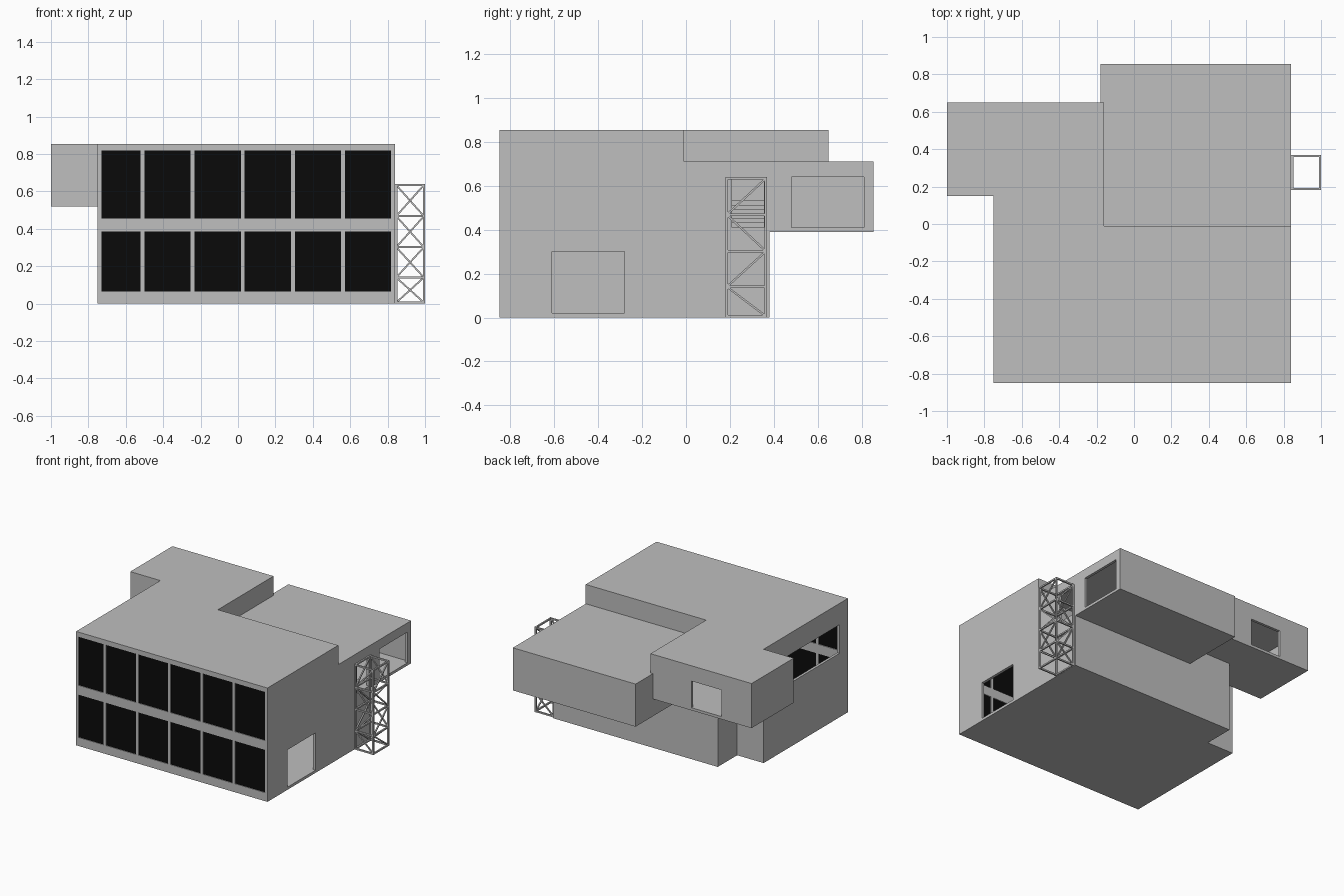
import bpy, bmesh
from mathutils import Vector, Matrix

old = bpy.data.objects.get("Cube")
if old:
    bpy.data.objects.remove(old, do_unlink=True)


def make_material(name, value):
    mat = bpy.data.materials.new(name)
    mat.use_nodes = True
    color = (value, value, value, 1)
    mat.diffuse_color = color
    mat.node_tree.nodes["Principled BSDF"].inputs["Base Color"].default_value = color
    return mat


grey = make_material("concrete grey", 0.52)
black = make_material("black glass", 0.003)


def add_box(bm, x, y, z):
    """Add a box given its (low, high) range on each axis."""
    lo, hi = Vector((x[0], y[0], z[0])), Vector((x[1], y[1], z[1]))
    matrix = Matrix.Translation((lo + hi) / 2) @ Matrix.Diagonal((*(hi - lo), 1))
    bmesh.ops.create_cube(bm, size=1, matrix=matrix)


def add_strut(bm, a, b, width=0.011):
    """Add a square bar between two points."""
    a, b = Vector(a), Vector(b)
    d = b - a
    matrix = (Matrix.Translation((a + b) / 2) @ d.to_track_quat("Z", "Y").to_matrix().to_4x4()
              @ Matrix.Diagonal((width, width, d.length, 1)))
    bmesh.ops.create_cube(bm, size=1, matrix=matrix)


def finish(name, bm, mat):
    mesh = bpy.data.meshes.new(name)
    bm.to_mesh(mesh)
    bm.free()
    mesh.materials.append(mat)
    obj = bpy.data.objects.new(name, mesh)
    bpy.context.collection.objects.link(obj)
    return obj


def box_object(name, ranges, mat=grey):
    bm = bmesh.new()
    add_box(bm, *ranges)
    return finish(name, bm, mat)


def combine(target, ranges, operation):
    """Join or cut a box and discard the helper."""
    helper = box_object("helper", ranges)
    helper.hide_render = True
    mod = target.modifiers.new("boolean", "BOOLEAN")
    mod.operation = operation
    mod.solver = "EXACT"
    mod.object = helper
    bpy.context.view_layer.objects.active = target
    bpy.ops.object.modifier_apply(modifier=mod.name)
    bpy.data.objects.remove(helper, do_unlink=True)


# Building volumes
WALL = 0.02
hall = ((-0.75, 0.84), (-0.85, -0.01), (0, 0.855))
side_wing = ((-0.75, -0.16), (-0.6, 0.15), (0, 0.855))
rear_base = ((-0.53, 0.84), (-0.5, 0.38), (0, 0.6))
side_block = ((-1, -0.16), (0.15, 0.65), (0.52, 0.855))
rear_block = ((-0.18, 0.84), (-0.1, 0.855), (0.39, 0.71))

building = box_object("building_shell", hall)
for volume in (side_wing, rear_base, side_block, rear_block):
    combine(building, volume, "UNION")

# Hollow rooms
rear_room = (rear_base[0], rear_base[1], (0, 0.39))
upper_room = (rear_block[0], (-0.01, 0.855), rear_block[2])
for volume in (hall, side_wing, rear_room, side_block, upper_room):
    inner = [(lo + WALL, hi - WALL) for lo, hi in volume]
    combine(building, inner, "DIFFERENCE")

# Doorways and wall openings
right_wall, left_wall = (0.78, 0.9), (-0.8, -0.7)
for opening in (
    (right_wall, (-0.61, -0.28), (0.02, 0.30)),
    (right_wall, (0.48, 0.81), (0.41, 0.64)),
    (right_wall, (0.21, 0.355), (0.41, 0.63)),
    ((-0.75, -0.5), (0.6, 0.7), (0.54, 0.74)),
    (left_wall, (-0.75, 0.1), (0.48, 0.695)),
):
    combine(building, opening, "DIFFERENCE")

# Front windows: two rows of six
panes = bmesh.new()
for i in range(6):
    right = -0.521 + 0.268 * i
    left = -0.73 if i == 0 else right - 0.247
    for z in ((0.064, 0.385), (0.455, 0.82)):
        combine(building, ((left, right), (-0.9, -0.8), z), "DIFFERENCE")
        add_box(panes, (left, right), (-0.845, -0.837), z)
finish("front_window_panes", panes, black)

# Steps inside the upper doorway
steps = bmesh.new()
for i in range(6):
    x = 0.76 - 0.04 * i
    add_box(steps, (x - 0.04, x), (0.21, 0.355), (0.41, 0.432 + 0.02 * i))
finish("inner_steps", steps, grey)

# Lattice tower on the right wall
tower = bmesh.new()
x0, x1, y0, y1 = 0.846, 0.994, 0.186, 0.364
levels = (0.006, 0.14, 0.302, 0.468, 0.634)
corners = ((x0, y0), (x1, y0), (x1, y1), (x0, y1))
for i, c in enumerate(corners):
    add_strut(tower, (*c, 0), (*c, 0.64))
    for z in levels:
        add_strut(tower, (*c, z), (*corners[(i + 1) % 4], z))
for i, (low, high) in enumerate(zip(levels, levels[1:])):
    a, b = (high, low) if i % 2 == 0 else (low, high)
    for x in (x0, x1):
        add_strut(tower, (x, y0, a), (x, y1, b), 0.009)
    add_strut(tower, (x0, y0, a), (x1, y0, b), 0.009)
    add_strut(tower, (x0, y1, b), (x1, y1, a), 0.009)
finish("lattice_tower", tower, grey)
